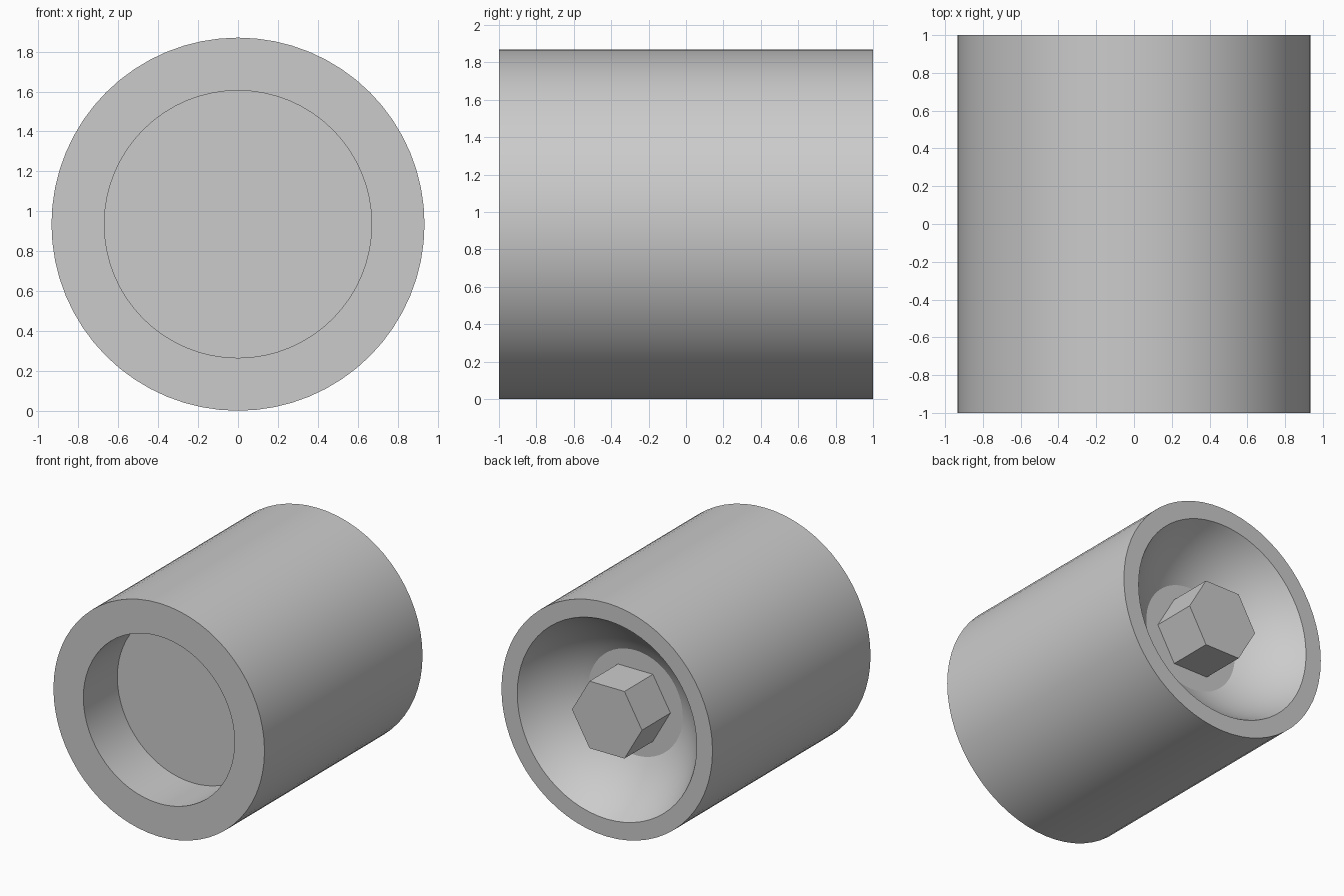
import bpy, bmesh, math
from mathutils import Matrix, Vector

cube = bpy.data.objects.get("Cube")
if cube:
    bpy.data.objects.remove(cube)

RADIUS = 0.935       # outer radius, also the height of the axis
HALF = 1.0           # half of the length
SEGMENTS = 64

grey = bpy.data.materials.new("light_grey")
grey.use_nodes = True
colour = (0.6, 0.6, 0.6, 1)
grey.diffuse_color = colour
grey.node_tree.nodes["Principled BSDF"].inputs["Base Color"].default_value = colour


def finish(name, bm):
    """Turn a bmesh into a shaded object with crisp edges."""
    bmesh.ops.recalc_face_normals(bm, faces=bm.faces)
    mesh = bpy.data.meshes.new(name)
    bm.to_mesh(mesh)
    bm.free()
    mesh.materials.append(grey)
    obj = bpy.data.objects.new(name, mesh)
    bpy.context.collection.objects.link(obj)
    bpy.ops.object.select_all(action='DESELECT')
    obj.select_set(True)
    bpy.context.view_layer.objects.active = obj
    bpy.ops.object.shade_smooth_by_angle(angle=math.radians(20))
    return obj


def lathe(name, profile, sides):
    """Turn (radius, y) points about the y axis and cap both ends."""
    bm = bmesh.new()
    rings = []
    for r, y in profile:
        angles = [2 * math.pi * i / sides for i in range(sides)]
        rings.append([bm.verts.new((r * math.cos(a), y, RADIUS + r * math.sin(a)))
                      for a in angles])
    for a, b in zip(rings, rings[1:]):
        for i in range(sides):
            j = (i + 1) % sides
            bm.faces.new((a[i], a[j], b[j], b[i]))
    bm.faces.new(rings[0])
    bm.faces.new(rings[-1])
    return finish(name, bm)


# Dished back: a shallow spherical bowl ending on a flat floor
rim, floor_r, depth = 0.795, 0.42, 0.36
offset = (rim ** 2 - floor_r ** 2 - depth ** 2) / (2 * depth)
ball = math.hypot(rim, offset)
start, end = math.asin(rim / ball), math.asin(floor_r / ball)
steps = 10
bowl = []
for i in range(steps + 1):
    t = start + (end - start) * i / steps
    bowl.append((ball * math.sin(t), HALF + offset - ball * math.cos(t)))

# Cylinder body with a round front pocket
pocket_r, pocket_depth = 0.67, 0.43
body = [(pocket_r, -HALF + pocket_depth), (pocket_r, -HALF),
        (RADIUS, -HALF), (RADIUS, HALF)]
lathe("cylinder_body", body + bowl, SEGMENTS)

# Hexagonal stud on the bowl floor, flush with the back rim
stud_r = 0.31
lathe("hex_stud", [(stud_r, HALF - depth - 0.01), (stud_r, HALF)], 6)
